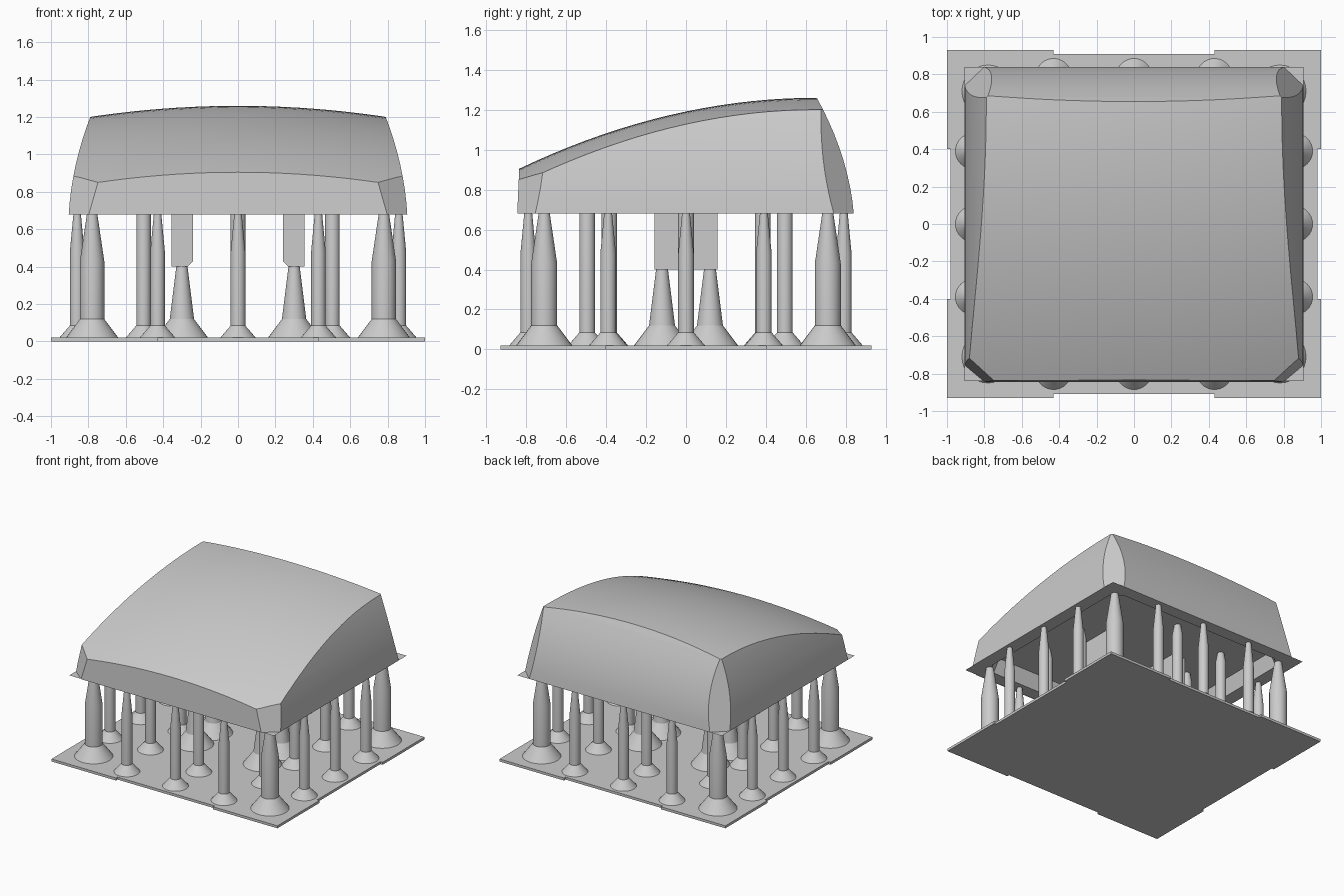
import bpy, bmesh, math
from mathutils import Vector

cube = bpy.data.objects.get("Cube")
if cube:
    bpy.data.objects.remove(cube)

GREY = (0.6, 0.6, 0.6, 1)
mat = bpy.data.materials.new("plain_grey")
mat.use_nodes = True
mat.diffuse_color = GREY
mat.node_tree.nodes["Principled BSDF"].inputs["Base Color"].default_value = GREY

RIM = 0.68      # height of the cap's lower edge
ROOF = 0.80     # height of the hollow's ceiling


def to_mesh(bm, name, recalc=True, smooth=True):
    if recalc:
        bmesh.ops.recalc_face_normals(bm, faces=bm.faces)
    me = bpy.data.meshes.new(name)
    bm.to_mesh(me)
    bm.free()
    me.materials.append(mat)
    if smooth:
        me.shade_smooth()
        me.set_sharp_from_angle(angle=math.radians(25))
    return me


def place(me, name, loc=(0, 0, 0)):
    ob = bpy.data.objects.new(name, me)
    ob.location = loc
    bpy.context.collection.objects.link(ob)
    return ob


def prism(name, points, offset):
    """Extrude a flat outline along an offset."""
    bm = bmesh.new()
    face = bm.faces.new([bm.verts.new(p) for p in points])
    out = bmesh.ops.extrude_face_region(bm, geom=[face], use_keep_orig=True)
    moved = [g for g in out["geom"] if isinstance(g, bmesh.types.BMVert)]
    bmesh.ops.translate(bm, verts=moved, vec=offset)
    return place(to_mesh(bm, name, smooth=False), name)


def mirrored_outline(quarter):
    """Outline from its +x +y quarter, listed counter-clockwise."""
    q = list(quarter)
    r = q[::-1]
    return (q + [(-x, y) for x, y in r] + [(-x, -y) for x, y in q]
            + [(x, -y) for x, y in r])


def lathe(name, profile, steps=32):
    bm = bmesh.new()
    vs = [bm.verts.new((r, 0, z)) for r, z in profile]
    es = [bm.edges.new(pair) for pair in zip(vs, vs[1:])]
    bmesh.ops.spin(bm, geom=vs + es, cent=(0, 0, 0), axis=(0, 0, 1),
                   angle=math.tau, steps=steps)
    bmesh.ops.remove_doubles(bm, verts=bm.verts, dist=1e-4)
    return to_mesh(bm, name)


def cut(bm, a, b, c):
    """Slice off whatever lies outside the plane through three points."""
    a, b, c = Vector(a), Vector(b), Vector(c)
    n = (b - a).cross(c - a).normalized()
    if n.dot(a - Vector((0, 0, 0.7))) < 0:
        n = -n
    geom = list(bm.verts) + list(bm.edges) + list(bm.faces)
    out = bmesh.ops.bisect_plane(bm, geom=geom, dist=1e-5, plane_co=a,
                                 plane_no=n, clear_outer=True)
    edges = [g for g in out["geom_cut"] if isinstance(g, bmesh.types.BMEdge)]
    bmesh.ops.holes_fill(bm, edges=edges, sides=0)


# Base plate with shallow notches in each edge
plate = mirrored_outline([(0.98, 0.4), (1, 0.4), (1, 0.93), (0.43, 0.93), (0.43, 0.91)])
prism("base_plate", [(x, y, 0) for x, y in plate], (0, 0, 0.02))

# Cap shell: domed block trimmed by curved back, sides and corner chamfers
bm = bmesh.new()
bmesh.ops.create_grid(bm, x_segments=24, y_segments=24, size=1)
for v in bm.verts:
    v.co.z = 1.26 - 0.16 * (0.655 - v.co.y) ** 2 - 0.095 * v.co.x ** 2
out = bmesh.ops.extrude_face_region(bm, geom=list(bm.faces), use_keep_orig=True)
for g in out["geom"]:
    if isinstance(g, bmesh.types.BMVert):
        g.co.z = RIM
bmesh.ops.recalc_face_normals(bm, faces=bm.faces)


def back_y(z):
    t = (z - RIM) / 0.58
    return 0.84 - 0.05 * t - 0.135 * t * t


def side_x(z):
    t = (z - RIM) / 0.52
    return 0.905 - 0.03 * t - 0.085 * t * t


cut(bm, (0, -0.845, RIM), (1, -0.845, RIM), (0, -0.835, 0.905))
STEPS = 9
heights = [RIM + 0.6 * i / STEPS for i in range(STEPS + 1)]
for lo, hi in zip(heights, heights[1:]):
    cut(bm, (0, back_y(lo), lo), (1, back_y(lo), lo), (0, back_y(hi), hi))
    for s in (-1, 1):
        cut(bm, (s * side_x(lo), 0, lo), (s * side_x(lo), 1, lo), (s * side_x(hi), 0, hi))
for s in (-1, 1):
    cut(bm, (s * 0.785, 0.68, 1.205), (s * 0.905, 0.74, RIM), (s * 0.80, 0.84, RIM))
    cut(bm, (s * 0.75, -0.835, 0.855), (s * 0.80, -0.843, RIM), (s * 0.905, -0.755, RIM))
bmesh.ops.recalc_face_normals(bm, faces=bm.faces)
under = [f for f in bm.faces if f.calc_center_median().z < RIM + 1e-4]
bmesh.ops.delete(bm, geom=under, context="FACES")
place(to_mesh(bm, "cap_shell", recalc=False), "cap_shell")

# Flat square-cornered rim around the chamfered opening
hole = mirrored_outline([(0.80, 0.66), (0.72, 0.74)])
bm = bmesh.new()
edges = []
for loop in (mirrored_outline([(0.905, 0.84)]), hole):
    vs = [bm.verts.new((x, y, RIM)) for x, y in loop]
    edges += [bm.edges.new((vs[i - 1], vs[i])) for i in range(len(vs))]
bmesh.ops.triangle_fill(bm, edges=edges, use_beauty=True, normal=(0, 0, -1))
for f in bm.faces:
    f.normal_update()
    if f.normal.z > 0:
        f.normal_flip()
place(to_mesh(bm, "cap_rim", recalc=False, smooth=False), "cap_rim")

# Hollow inside the cap, facing inward
bm = bmesh.new()
low = [bm.verts.new((x, y, RIM)) for x, y in hole]
top = [bm.verts.new((x * 0.96, y * 0.96, ROOF)) for x, y in hole]
bm.faces.new(top[::-1])
for i in range(len(low)):
    bm.faces.new((low[i], low[i - 1], top[i - 1], top[i]))
place(to_mesh(bm, "cap_hollow", recalc=False, smooth=False), "cap_hollow")

# Two stem prongs with a chamfered inner foot
prong = [(0.24, ROOF), (0.24, 0.43), (0.27, 0.4), (0.355, 0.4), (0.355, ROOF)]
for s, side in ((1, "left"), (-1, "right")):
    prism(side + "_stem_prong", [(s * x, -0.158, z) for x, z in prong], (0, 0.316, 0))

# Support columns: flared foot, shaft, tapered tip
foot = 0.01


def column(name, flare, foot_top, radius, shaft_top, tip, height):
    return lathe(name, [(0, foot), (flare, foot), (flare, 0.02), (radius, foot_top),
                        (radius, shaft_top), (tip, height), (0, height)])


corner = column("corner_support", 0.14, 0.12, 0.065, 0.43, 0.028, RIM)
edge = column("edge_support", 0.095, 0.085, 0.039, 0.48, 0.02, RIM)
inner = column("inner_support", 0.095, 0.085, 0.039, 0.72, 0.025, ROOF)
stem = lathe("stem_support", [(0, foot), (0.14, foot), (0.14, 0.02), (0.065, 0.12),
                              (0.03, 0.4), (0, 0.4)])

layout = [
    (corner, [(0.78, 0.71)]),
    (edge, [(0.86, 0), (0.86, 0.39), (0, 0.79), (0.43, 0.79)]),
    (inner, [(0.505, 0), (0.505, 0.385), (0, 0.495)]),
    (stem, [(0.3, 0.12)]),
]
for me, spots in layout:
    for x, y in spots:
        for px in sorted({x, -x}):
            for py in sorted({y, -y}):
                place(me, me.name, (px, py, 0))
